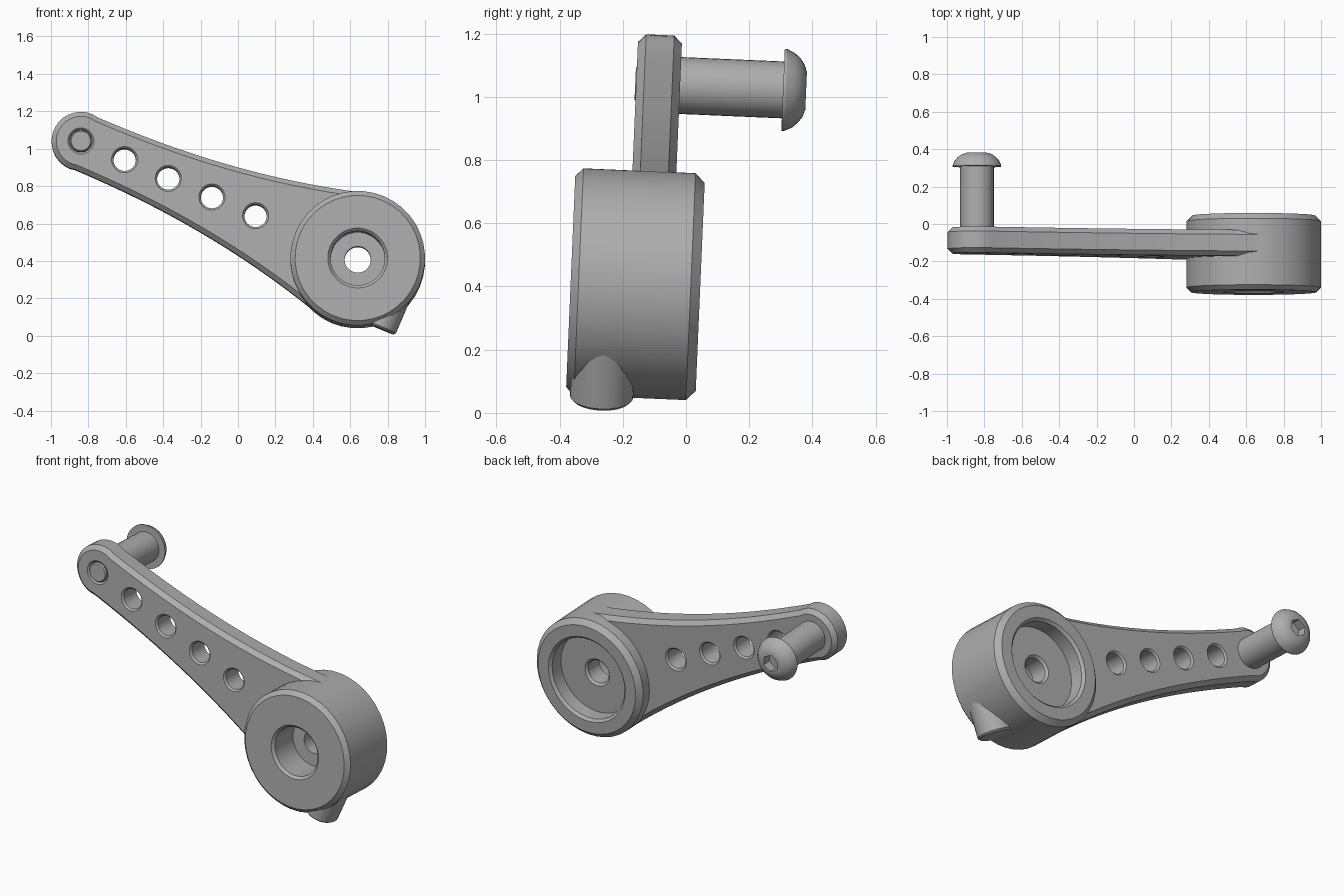
import bpy, bmesh
from math import sin, cos, pi, radians
from mathutils import Matrix

if "Cube" in bpy.data.objects:
    bpy.data.objects.remove(bpy.data.objects["Cube"], do_unlink=True)

# Single metal colour
metal = bpy.data.materials.new("grey_metal")
metal.use_nodes = True
GREY = (0.42, 0.42, 0.42, 1)
metal.diffuse_color = GREY
metal.node_tree.nodes["Principled BSDF"].inputs["Base Color"].default_value = GREY

# Arm frame: origin on the hub axis, -X towards the arm tip, Y through the hub
FRAME = (Matrix.Translation((0.64, 0, 0.40)) @ Matrix.Rotation(radians(-2.46), 4, 'X')
         @ Matrix.Rotation(radians(23.2), 4, 'Y'))
LENGTH, TIP_R, HUB_R = 1.61, 0.157, 0.36
FRONT, BACK = -0.185, -0.046


def make_object(name, bm, place=Matrix()):
    bmesh.ops.remove_doubles(bm, verts=bm.verts, dist=1e-5)
    bmesh.ops.recalc_face_normals(bm, faces=bm.faces)
    mesh = bpy.data.meshes.new(name)
    bm.to_mesh(mesh)
    bm.free()
    mesh.materials.append(metal)
    obj = bpy.data.objects.new(name, mesh)
    obj.matrix_world = FRAME @ place
    bpy.context.collection.objects.link(obj)
    return obj


def lathe(name, profile, place=Matrix(), sides=32, ring=False):
    """Revolve (radius, y) points about Y; ring=True closes the profile loop."""
    bm = bmesh.new()
    rows = [[bm.verts.new((r * cos(2 * pi * i / sides), y, r * sin(2 * pi * i / sides)))
             for i in range(sides)] for r, y in profile]
    pairs = list(zip(rows, rows[1:] + rows[:1]))
    for a, b in pairs if ring else pairs[:-1]:
        for i in range(sides):
            j = (i + 1) % sides
            bm.faces.new((a[i], a[j], b[j], b[i]))
    return make_object(name, bm, place)


def activate(obj):
    bpy.ops.object.select_all(action='DESELECT')
    obj.select_set(True)
    bpy.context.view_layer.objects.active = obj


def cut(obj, cutter):
    bpy.context.view_layer.update()
    activate(obj)
    mod = obj.modifiers.new("cut", 'BOOLEAN')
    mod.operation, mod.solver, mod.object = 'DIFFERENCE', 'EXACT', cutter
    bpy.ops.object.modifier_apply(modifier=mod.name)
    bpy.data.objects.remove(cutter, do_unlink=True)


# Hub: chamfered drum with front bore, back recess and through hole
hub = lathe("hub", [(0.335, -0.365), (HUB_R, -0.34), (HUB_R, 0.015), (0.33, 0.045),
                    (0.26, 0.045), (0.245, 0.03), (0.245, -0.055), (0.083, -0.055),
                    (0.07, -0.068), (0.07, -0.175), (0.145, -0.175), (0.145, -0.35),
                    (0.16, -0.365)], sides=40, ring=True)

# Arm outline: flared upper edge, hollow end inside the hub, mirrored edge, round tip
START, END, STEPS = 0.03, 1.5, 16
upper = []
for i in range(STEPS + 1):
    t = i / STEPS
    upper.append((START + (END - START) * t - LENGTH, 0.152 + 0.19 * t ** 2.2))
hollow = [(-0.29 * cos(a), 0.29 * sin(a)) for a in (radians(66 - 12 * k) for k in range(12))]
lower = [(x, -z) for x, z in reversed(upper)]
tip = [(-LENGTH + TIP_R * cos(a), TIP_R * sin(a))
       for a in (radians(270 - 12 * k) for k in range(16))]
outline = upper + hollow + lower + tip

bm = bmesh.new()
base = bm.faces.new([bm.verts.new((x, FRONT, z)) for x, z in outline])
moved = bmesh.ops.extrude_face_region(bm, geom=[base], use_keep_orig=True)["geom"]
bmesh.ops.translate(bm, vec=(0, BACK - FRONT, 0),
                    verts=[v for v in moved if isinstance(v, bmesh.types.BMVert)])
bmesh.ops.recalc_face_normals(bm, faces=bm.faces)
rims = [e for e in bm.edges if abs(e.verts[0].co.y - e.verts[1].co.y) < 1e-4]
bmesh.ops.bevel(bm, geom=rims, offset=0.025, segments=1, affect='EDGES', clamp_overlap=False)
arm = make_object("arm", bm)

# Row of countersunk holes, the first one receiving the handle pin
for k in range(5):
    cutter = lathe("hole_cutter", [(0, FRONT - 0.01), (0.08, FRONT - 0.01), (0.06, FRONT + 0.01),
                                   (0.06, BACK - 0.01), (0.08, BACK + 0.01), (0, BACK + 0.01)],
                   Matrix.Translation((-LENGTH + 0.254 * k, 0, 0)))
    cut(arm, cutter)

# Handle pin with domed head and hexagonal socket
at_tip = Matrix.Translation((-LENGTH, 0, 0))
pin = lathe("handle_pin", [(0, -0.188), (0.052, -0.188), (0.058, -0.181), (0.058, -0.05),
                           (0.09, -0.05), (0.09, 0.28), (0.13, 0.28), (0.13, 0.288),
                           (0.118, 0.313), (0.102, 0.331), (0.083, 0.345), (0.06, 0.353),
                           (0, 0.353)], at_tip)
cut(pin, lathe("socket_cutter", [(0, 0.30), (0.052, 0.30), (0.052, 0.4), (0, 0.4)],
               at_tip, sides=6))

# Side boss under the hub
boss = lathe("side_boss", [(0, -0.296), (0.09, -0.296), (0.1, -0.286), (0.1, -0.08), (0, -0.08)],
             Matrix.Translation((0.245, -0.252, 0)) @ Matrix.Rotation(pi / 2, 4, 'X'))

for part in (hub, arm, pin, boss):
    activate(part)
    bpy.ops.object.shade_smooth_by_angle(angle=radians(25))
